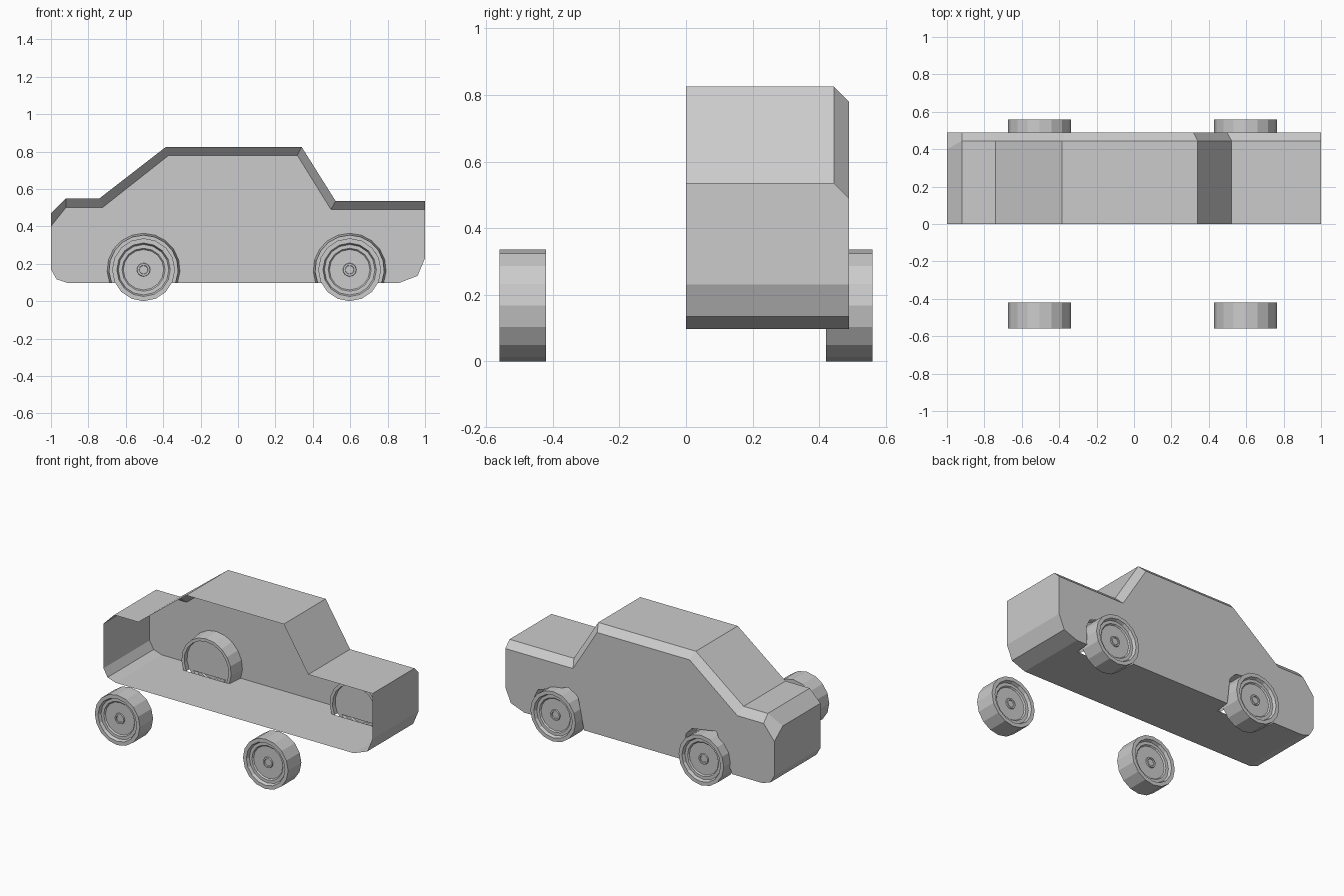
import bpy, bmesh, math
from mathutils import Vector

if "Cube" in bpy.data.objects:
    bpy.data.objects.remove(bpy.data.objects["Cube"])

grey = bpy.data.materials.new("plain_grey")
grey.diffuse_color = (0.6, 0.6, 0.6, 1)
grey.use_nodes = True
grey.node_tree.nodes["Principled BSDF"].inputs["Base Color"].default_value = grey.diffuse_color

FLOOR, SIDE, HUB_Z = 0.097, 0.49, 0.168
AXLES = (-0.505, 0.597)


def make(name, build):
    bm = bmesh.new()
    build(bm)
    bmesh.ops.remove_doubles(bm, verts=bm.verts, dist=0.0005)
    bmesh.ops.recalc_face_normals(bm, faces=bm.faces)
    mesh = bpy.data.meshes.new(name)
    bm.to_mesh(mesh)
    bm.free()
    mesh.materials.append(grey)
    ob = bpy.data.objects.new(name, mesh)
    bpy.context.collection.objects.link(ob)
    return ob


def face(bm, pts):
    return bm.faces.new([bm.verts.new(p) for p in pts])


def arch_arc(cx, r, y, n=12):
    """Arc over the wheel from right to left, ending at floor level."""
    a0 = math.asin((FLOOR - HUB_Z) / r)
    angles = [a0 + (math.pi - 2 * a0) * i / n for i in range(n + 1)]
    return [Vector((cx + r * math.cos(a), y, HUB_Z + r * math.sin(a))) for a in angles]


# Upper outline (x, z) and its lowered edge on the side panel
TOP = [(-1, 0.47), (-0.92, 0.55), (-0.74, 0.55), (-0.385, 0.825),
       (0.34, 0.825), (0.522, 0.535), (1, 0.535)]
EDGE = [(-1, 0.40), (-0.92, 0.50), (-0.725, 0.50), (-0.37, 0.78),
        (0.317, 0.78), (0.497, 0.49), (1, 0.49)]
TAIL = [(1, 0.23), (0.96, 0.135), (0.86, FLOOR)]
NOSE = [(-0.91, FLOOR), (-0.97, 0.117), (-1, 0.17)]


def half_body(bm):
    ridge = [0.40] + [0.445] * 6
    # Top skin and chamfer along the shoulder
    for i in range(6):
        (x0, z0), (x1, z1) = TOP[i], TOP[i + 1]
        (u0, w0), (u1, w1) = EDGE[i], EDGE[i + 1]
        a, b = (x0, ridge[i], z0), (x1, ridge[i + 1], z1)
        face(bm, [(x0, 0, z0), (x1, 0, z1), b, a])
        face(bm, [a, b, (u1, SIDE, w1), (u0, SIDE, w0)])
    # End walls
    for k, low in ((0, NOSE[-1]), (6, TAIL[0])):
        (x, zt), (_, ze) = TOP[k], EDGE[k]
        face(bm, [(x, 0, low[1]), (x, 0, zt), (x, ridge[k], zt),
                  (x, SIDE, ze), (x, SIDE, low[1])])
    # Lower corner strips
    for strip in (TAIL, NOSE):
        for (x0, z0), (x1, z1) in zip(strip, strip[1:]):
            face(bm, [(x0, 0, z0), (x1, 0, z1), (x1, SIDE, z1), (x0, SIDE, z0)])
    # Side panel and floor, both notched for the wheels
    panel = [(x, SIDE, z) for x, z in EDGE + TAIL]
    floor = [(NOSE[0][0], 0, FLOOR), (TAIL[-1][0], 0, FLOOR), (TAIL[-1][0], SIDE, FLOOR)]
    for cx in reversed(AXLES):
        outer, inner = arch_arc(cx, 0.195, SIDE), arch_arc(cx, 0.185, 0.385)
        panel += outer
        floor += [outer[0], inner[0], inner[-1], outer[-1]]
    panel += [(x, SIDE, z) for x, z in NOSE]
    floor.append((NOSE[0][0], SIDE, FLOOR))
    for f in (face(bm, panel), face(bm, floor)):
        bmesh.ops.triangulate(bm, faces=[f])


make("half_body", half_body)


# Wheel housings: tapered tube, flange and recessed cap
def housing(cx):
    def build(bm):
        rows = [arch_arc(cx, r, y) for r, y in
                ((0.195, SIDE), (0.185, 0.385), (0.165, 0.385), (0.165, 0.415))]
        for a, b in zip(rows, rows[1:]):
            for i in range(len(a) - 1):
                face(bm, [a[i], a[i + 1], b[i + 1], b[i]])
        face(bm, rows[-1])
    return build


# Wheels: sixteen-sided lathe with a dished rim and hub on both faces
RIM = [(0.168, 0.07), (0.143, 0.07), (0.135, 0.05), (0.115, 0.05), (0.108, 0.042),
       (0.036, 0.042), (0.034, 0.05), (0.024, 0.05), (0.022, 0.044)]


def wheel(cx, cy):
    def build(bm):
        def ring(r, d):
            return [(cx + r * math.sin(i * math.pi / 8), cy + d,
                     HUB_Z + r * math.cos(i * math.pi / 8)) for i in range(16)]
        prof = [(r, -d) for r, d in reversed(RIM)] + RIM
        rows = [ring(r, d) for r, d in prof]
        for a, b in zip(rows, rows[1:]):
            for i in range(16):
                j = (i + 1) % 16
                face(bm, [a[i], a[j], b[j], b[i]])
        face(bm, rows[0])
        face(bm, rows[-1])
    return build


for end, x in zip(("front", "rear"), AXLES):
    make(end + "_wheel_housing", housing(x))
    for side, y in (("near", -0.49), ("far", 0.49)):
        make(f"{end}_{side}_wheel", wheel(x, y))
